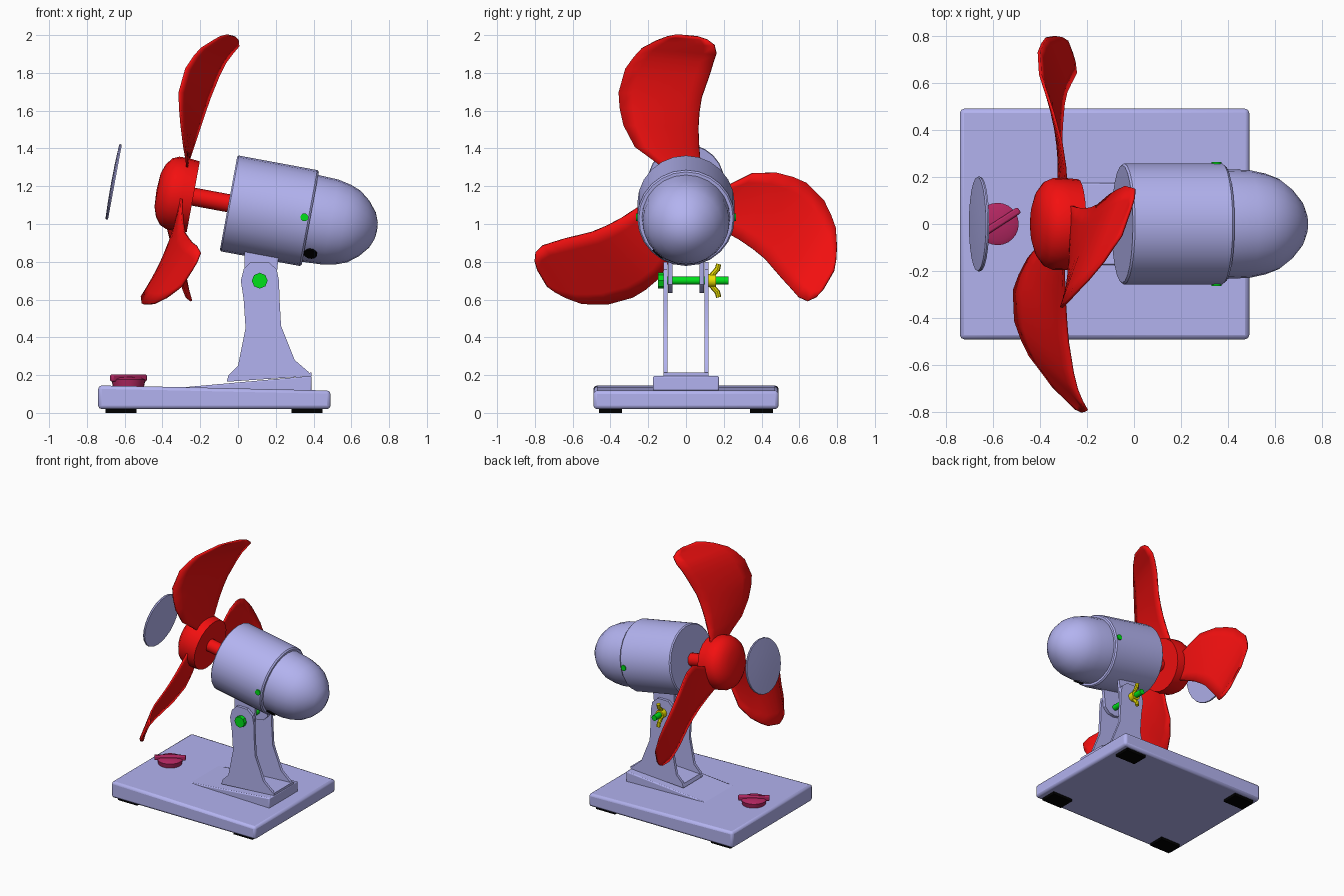
import bpy, bmesh, math
from mathutils import Matrix, Vector

if "Cube" in bpy.data.objects:
    bpy.data.objects.remove(bpy.data.objects["Cube"])


def material(name, rgb):
    m = bpy.data.materials.new(name)
    m.diffuse_color = (*rgb, 1)
    m.use_nodes = True
    m.node_tree.nodes["Principled BSDF"].inputs["Base Color"].default_value = m.diffuse_color
    return m


SHELL = material("lavender", (0.45, 0.45, 0.87))
RED = material("red", (0.9, 0.005, 0.005))
GREEN = material("green", (0.0, 0.75, 0.01))
YELLOW = material("yellow", (0.85, 0.75, 0.0))
MAGENTA = material("magenta", (0.45, 0.02, 0.12))
BLACK = material("black", (0.0, 0.0, 0.0))


def finish(name, bm, mat, bevel=0, smooth=35, solid=0):
    bmesh.ops.remove_doubles(bm, verts=bm.verts, dist=1e-5)
    bmesh.ops.recalc_face_normals(bm, faces=bm.faces)
    me = bpy.data.meshes.new(name)
    bm.to_mesh(me)
    bm.free()
    ob = bpy.data.objects.new(name, me)
    bpy.context.collection.objects.link(ob)
    me.materials.append(mat)
    if solid:
        mod = ob.modifiers.new("solid", 'SOLIDIFY')
        mod.thickness, mod.offset = solid, 0
    if bevel:
        mod = ob.modifiers.new("bevel", 'BEVEL')
        mod.width, mod.segments = bevel, 2
    bpy.ops.object.select_all(action='DESELECT')
    ob.select_set(True)
    bpy.context.view_layer.objects.active = ob
    bpy.ops.object.shade_smooth_by_angle(angle=math.radians(smooth))
    return ob


def lathe(name, profile, mat, matrix, seg=24):
    """Revolve (height, radius) pairs round the local z axis."""
    bm = bmesh.new()
    vs = [bm.verts.new((r, 0, h)) for h, r in profile]
    es = [bm.edges.new(p) for p in zip(vs, vs[1:])]
    bmesh.ops.spin(bm, geom=vs + es, cent=(0, 0, 0), axis=(0, 0, 1),
                   angle=math.tau, steps=seg, use_merge=True)
    bm.transform(matrix)
    return finish(name, bm, mat)


def rod(name, a, b, r, mat, seg=12):
    a, b = Vector(a), Vector(b)
    m = Matrix.Translation(a) @ (b - a).to_track_quat('Z', 'Y').to_matrix().to_4x4()
    h = (b - a).length
    return lathe(name, [(0, 0), (0, r), (h, r), (h, 0)], mat, m, seg)


def prism(name, pts, y0, y1, mat, bevel=0):
    """Extrude an x-z outline along y."""
    bm = bmesh.new()
    f = bm.faces.new([bm.verts.new((x, y0, z)) for x, z in pts])
    g = bmesh.ops.extrude_face_region(bm, geom=[f])["geom"]
    bmesh.ops.translate(bm, vec=(0, y1 - y0, 0),
                        verts=[v for v in g if isinstance(v, bmesh.types.BMVert)])
    return finish(name, bm, mat, bevel)


def box(name, c, size, mat, bevel=0, turn=0):
    bm = bmesh.new()
    bmesh.ops.create_cube(bm, size=1)
    bm.transform(Matrix.Translation(c) @ Matrix.Rotation(turn, 4, 'Z') @ Matrix.Diagonal((*size, 1)))
    return finish(name, bm, mat, bevel)


# Tilted fan axis: local z runs backwards along the motor, local x points up
T = math.radians(10.5)
A = Vector((math.cos(T), 0, -math.sin(T)))
U = Vector((math.sin(T), 0, math.cos(T)))
S = Vector((0, 1, 0))
P = Vector((-0.05, 0, 1.11))
AXIS = Matrix.Translation(P) @ Matrix((U, S, A)).transposed().to_4x4()

# Base slab, wedge and feet
prism("base", [(-.74, .02), (.49, .02), (.49, .118), (-.33, .137), (-.74, .145)], -.49, .49, SHELL, .018)
prism("base_wedge", [(-.35, .13), (.39, .1), (.39, .196)], -.175, .175, SHELL, .008)
for x in (-.62, .365):
    for y in (-.4, .4):
        box("foot", (x, y, .0125), (.165, .12, .025), BLACK)

# Speed knob
K = (-.58, 0)
lathe("knob", [(.13, 0), (.13, .08), (.165, .088), (.176, .09), (.186, .07), (.19, 0)],
      MAGENTA, Matrix.Translation((*K, 0)))
box("knob_grip", (*K, .185), (.22, .03, .038), MAGENTA, .008, math.radians(33))

# Forked stand: two cheeks joined by a floor plate
cheek = [(-.06, .165), (-.05, .2), (0, .25), (.04, .45), (.03, .6), (.015, .7), (.03, .76), (.07, .8),
         (.16, .8), (.205, .76), (.217, .7), (.22, .6), (.228, .46), (.30, .28), (.37, .22), (.39, .197)]
for s in (-1, 1):
    prism("stand_cheek", cheek, s * .097, s * .118, SHELL)
prism("stand_floor", [(-.06, .165), (.39, .195), (.39, .213), (-.05, .19)], -.118, .118, SHELL)

# Motor hanger lugs between the cheeks
lug = [(.035, .9), (.035, .68), (.07, .645), (.115, .635), (.165, .645), (.2, .68), (.22, .88)]
for s in (-1, 1):
    prism("motor_lug", lug, s * .072, s * .095, SHELL)

# Pivot bolt and wing nut
PX, PZ = .115, .70
rod("pivot_bolt", (PX, -.14, PZ), (PX, .225, PZ), .021, GREEN)
rod("bolt_head", (PX, -.148, PZ), (PX, -.118, PZ), .042, GREEN, 8)
rod("wing_nut", (PX, .118, PZ), (PX, .16, PZ), .034, YELLOW)
for s in (-1, 1):
    rod("nut_wing", (PX, .13, PZ + s * .02), (PX, .165, PZ + s * .06), .014, YELLOW, 8)
    rod("nut_wing_tip", (PX, .165, PZ + s * .055), (PX, .173, PZ + s * .088), .014, YELLOW, 8)

# Motor housing with stepped rounded tail
lathe("motor_body", [(0, 0), (0, .25), (.008, .258), (.43, .258), (.44, .25), (.44, 0)], SHELL, AXIS)
lathe("motor_tail", [(.43, 0), (.43, .234), (.55, .229), (.62, .214), (.675, .193), (.73, .15),
                     (.775, .095), (.795, .045), (.80, 0)], SHELL, AXIS)
for s in (-1, 1):
    c = P + A * .408
    rod("housing_screw", c + S * s * .24, c + S * s * .264, .021, GREEN)
d = (-S * .62 - U * .78).normalized()
c = P + A * .475
rod("cable_grommet", c + d * .2, c + d * .24, .036, BLACK)

# Shaft, hub and the loose front badge disc
lathe("shaft", [(-.25, 0), (-.25, .048), (.01, .048), (.01, 0)], RED, AXIS, 16)
lathe("hub", [(-.19, 0), (-.19, .19), (-.25, .196), (-.30, .195), (-.335, .18), (-.365, .14),
              (-.382, .09), (-.388, 0)], RED, AXIS)
lathe("front_disc", [(-.612, 0), (-.612, .2), (-.62, .203), (-.626, .2), (-.63, .1), (-.631, 0)], SHELL, AXIS)

# Twisted blades: radius, edge offsets sideways, edge offsets along the axis
rows = [(.12, -.09, .08, .005, 0), (.18, -.17, .077, -.008, 0), (.25, -.27, .07, -.035, .01),
        (.36, -.33, .065, -.07, .025), (.45, -.35, .07, -.095, .038), (.53, -.355, .082, -.112, .05),
        (.66, -.32, .125, -.1, .077), (.73, -.275, .145, -.07, .098), (.78, -.235, .16, -.04, .122),
        (.83, -.16, .15, .015, .15), (.86, -.1, .11, .05, .14), (.874, -.05, .06, .085, .122)]
COLS = 6
for k in range(3):
    bm = bmesh.new()
    grid = []
    for r, v0, v1, w0, w1 in rows:
        line = []
        for i in range(COLS + 1):
            t = i / COLS
            line.append(bm.verts.new((r, v0 + (v1 - v0) * t, w0 + (w1 - w0) * t - .25)))
        grid.append(line)
    for a, b in zip(grid, grid[1:]):
        for i in range(COLS):
            bm.faces.new((a[i], a[i + 1], b[i + 1], b[i]))
    bm.transform(AXIS @ Matrix.Rotation(k * math.tau / 3, 4, 'Z'))
    finish("blade", bm, RED, smooth=40, solid=.012)
